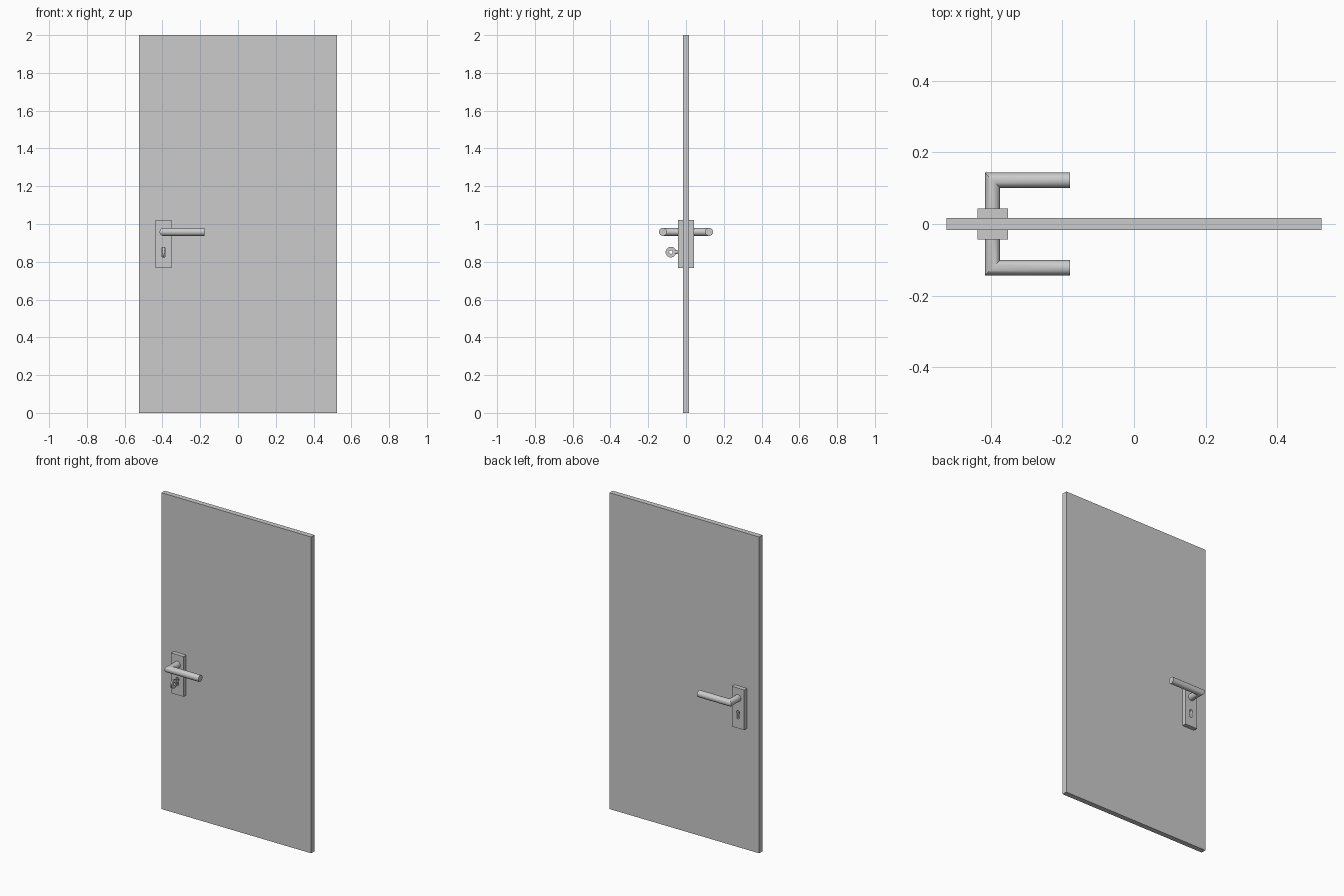
import bpy, bmesh
from math import sin, cos, pi, tau
from mathutils import Vector

if "Cube" in bpy.data.objects:
    bpy.data.objects.remove(bpy.data.objects["Cube"])

HX, HZ, KZ = -0.394, 0.958, 0.851   # handle axis x, handle height, key height


def make(name, rings, closed=False, mirror=False, smooth=True):
    """Loft equal-length rings; cap the ends, or join last to first if closed."""
    bm = bmesh.new()
    vs = [[bm.verts.new(p) for p in ring] for ring in rings]
    n = len(vs[0])
    for a, b in zip(vs, vs[1:] + (vs[:1] if closed else [])):
        for i in range(n):
            j = (i + 1) % n
            bm.faces.new((a[i], a[j], b[j], b[i]))
    if not closed:
        bm.faces.new(vs[0])
        bm.faces.new(vs[-1])
    bmesh.ops.recalc_face_normals(bm, faces=bm.faces)
    me = bpy.data.meshes.new(name)
    bm.to_mesh(me)
    bm.free()
    ob = bpy.data.objects.new(name, me)
    bpy.context.collection.objects.link(ob)
    if smooth:
        bpy.ops.object.select_all(action='DESELECT')
        ob.select_set(True)
        bpy.context.view_layer.objects.active = ob
        bpy.ops.object.shade_smooth_by_angle()
    if mirror:
        mirror_y(ob)
    return ob


def mirror_y(ob):
    m = ob.modifiers.new("Mirror", 'MIRROR')
    m.use_axis = (False, True, False)


def circle(r, n=32):
    return [(r * cos(tau * i / n), r * sin(tau * i / n)) for i in range(n)]


def box(name, x0, x1, y0, y1, z0, z1):
    rect = [(x0, z0), (x1, z0), (x1, z1), (x0, z1)]
    return make(name, [[(x, y, z) for x, z in rect] for y in (y0, y1)], smooth=False)


# Door leaf
box("door_leaf", -0.523, 0.523, -0.0165, 0.0165, 0, 2)

# Lock plates with keyhole cut through, mirrored to the back
plate = box("lock_plate", HX - 0.043, HX + 0.043, -0.043, -0.0165, 0.766, 1.02)
hole = [(HX - 0.008, 0.825), (HX + 0.008, 0.825)]
hole += [(HX + 0.011 * cos(a), 0.866 + 0.011 * sin(a))
         for a in [-pi / 4 + 1.5 * pi * i / 20 for i in range(21)]]
cutter = make("keyhole_cutter", [[(x, y, z) for x, z in hole] for y in (-0.06, -0.01)],
              smooth=False)
cutter.hide_render = True
cutter.hide_viewport = True
cut = plate.modifiers.new("Keyhole", 'BOOLEAN')
cut.operation = 'DIFFERENCE'
cut.solver = 'EXACT'
cut.object = cutter
mirror_y(plate)

# Lever handles: round bar with a mitred corner, mirrored to the back
c = circle(0.021)
make("lever_handle", [
    [(HX + u, -0.03, HZ + v) for u, v in c],
    [(HX + u, -0.122 + u, HZ + v) for u, v in c],
    [(-0.178, -0.122 + u, HZ + v) for u, v in c],
], mirror=True)

# Key: pierced bow, collar and shank (front only)
bow = [(0.028, -0.005), (0.028, 0.005), (0.009, 0.005), (0.009, -0.005)]
make("key_bow", [[(HX + dx, -0.08 + u, KZ + v) for u, v in circle(r)] for r, dx in bow],
     closed=True)
for name, r, y0, y1 in (("key_collar", 0.011, -0.057, -0.045),
                        ("key_shank", 0.006, -0.05, -0.012)):
    make(name, [[(HX + u, y, KZ + v) for u, v in circle(r, 24)] for y in (y0, y1)])
